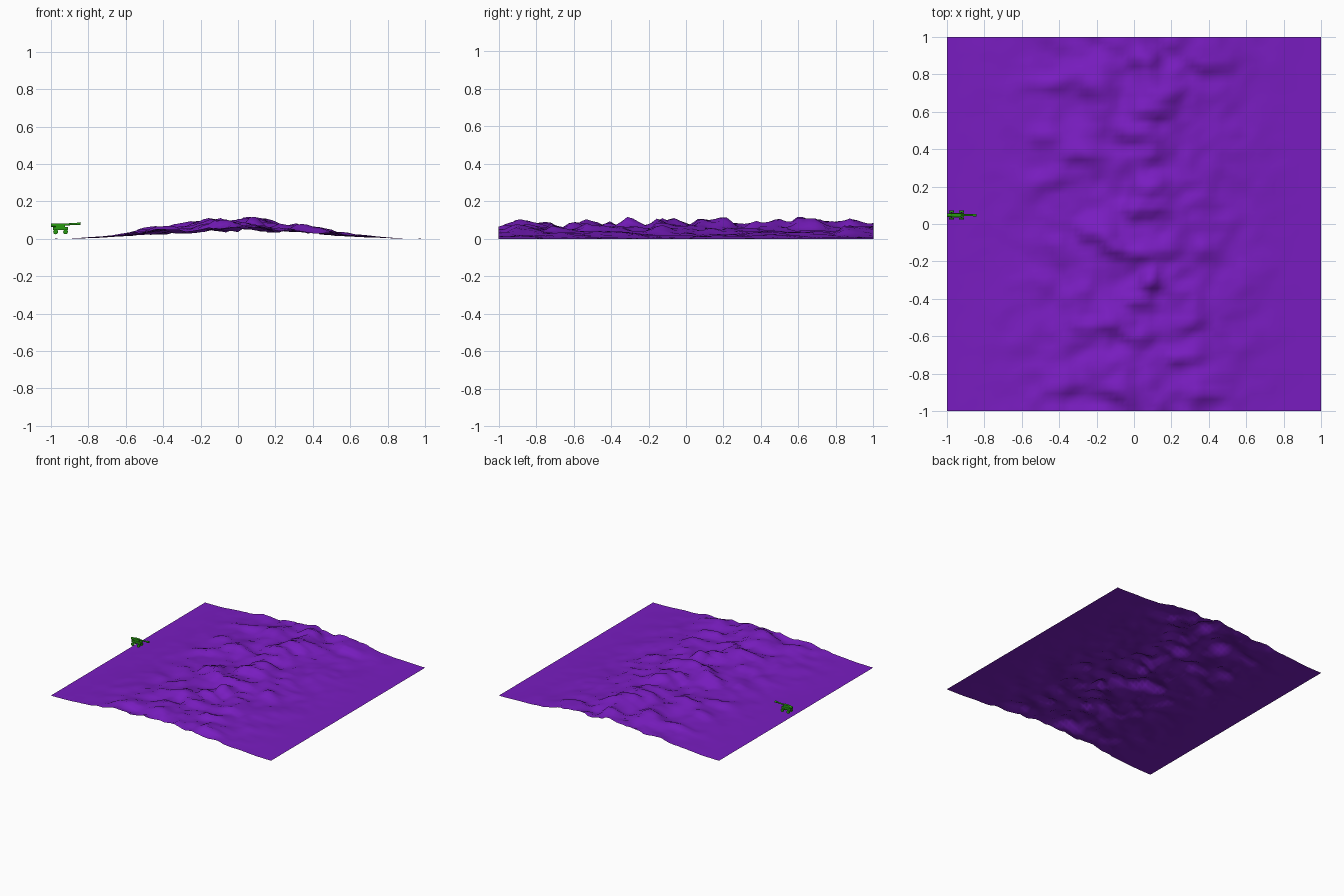
import bpy, bmesh, math
from mathutils import Vector, noise, Matrix

if "Cube" in bpy.data.objects:
    bpy.data.objects.remove(bpy.data.objects["Cube"])

def material(name, col):
    m = bpy.data.materials.new(name)
    m.diffuse_color = (*col, 1)
    m.use_nodes = True
    m.node_tree.nodes["Principled BSDF"].inputs["Base Color"].default_value = m.diffuse_color
    return m

PURPLE = material("purple", (0.19, 0.012, 0.53))
GREEN = material("green", (0.02, 0.32, 0.005))

def finish(name, bm, mat):
    me = bpy.data.meshes.new(name)
    bm.to_mesh(me)
    bm.free()
    ob = bpy.data.objects.new(name, me)
    bpy.context.collection.objects.link(ob)
    me.materials.append(mat)
    return ob

# Hills with a steep front face: x, y of the face, half width, strength
HILLS = [(-.5, .72, .12, .5), (-.22, .7, .08, .5), (.05, .86, .08, .5), (.43, .82, .1, .6),
         (.15, .67, .1, .5), (.1, .57, .12, .6), (-.48, .45, .08, .6), (.03, .45, .09, .45),
         (-.3, .34, .12, .5), (.05, .34, .08, .4), (-.48, .2, .09, .55), (.08, .17, .1, .5),
         (.1, .05, .14, .5), (-.2, -.08, .1, .55), (.1, -.18, .12, .65), (-.12, -.15, .07, .4),
         (.4, -.15, .08, .4), (.02, -.63, .08, .55), (-.2, -.57, .14, .55), (.28, -.57, .08, .45),
         (.27, -.74, .1, .5), (-.6, -.67, .09, .4), (-.4, -.91, .1, .45), (.43, -.94, .1, .5),
         (-.12, -.92, .09, .5), (.08, -.34, .05, .75), (.02, -.44, .08, .4)]

def height(x, y):
    env = math.cos(math.pi * x / 2) ** 2
    p = Vector((x * 6, y * 6, 3.7))
    n = 0.22 + 0.28 * noise.noise(p) + 0.16 * noise.noise(p * 2.3) + 0.08 * noise.noise(p * 5)
    for hx, hy, w, s in HILLS:
        t = y - hy
        face = min(max((t + 0.03) / 0.06, 0), 1) * math.exp(-max(t - 0.03, 0) / 0.07)
        n += 0.75 * s * face * math.exp(-((x - hx) / w) ** 4)
    n = max(n, 0)
    n = n if n < 0.7 else 0.7 + (n - 0.7) * 0.4
    return env * (0.034 + 0.115 * min(n, 1.05))

# Terrain sheet
bm = bmesh.new()
bmesh.ops.create_grid(bm, x_segments=64, y_segments=64, size=1)
for v in bm.verts:
    v.co.z = height(v.co.x, v.co.y)
for f in bm.faces:
    f.smooth = True
    f.normal_update()
finish("terrain", bm, PURPLE)

def box(name, x0, x1, y0, y1, z0, z1):
    bm = bmesh.new()
    bmesh.ops.create_cube(bm, size=1)
    bmesh.ops.scale(bm, vec=(x1 - x0, y1 - y0, z1 - z0), verts=bm.verts)
    bmesh.ops.translate(bm, vec=((x0 + x1) / 2, (y0 + y1) / 2, (z0 + z1) / 2), verts=bm.verts)
    return finish(name, bm, GREEN)

def rod(name, a, b, r, sides=12):
    a, b = Vector(a), Vector(b)
    d = b - a
    mat = Matrix.Translation((a + b) / 2) @ d.to_track_quat('Z', 'Y').to_matrix().to_4x4()
    bm = bmesh.new()
    bmesh.ops.create_cone(bm, cap_ends=True, segments=sides, radius1=r, radius2=r,
                          depth=d.length, matrix=mat)
    return finish(name, bm, GREEN)

# Wheeled gun hovering at the left edge
CY = 0.047
box("gun_body", -.99, -.91, CY - .013, CY + .013, .048, .064)
box("gun_turret", -.975, -.925, CY - .010, CY + .010, .062, .082)
rod("gun_barrel", (-.998, CY, .072), (-.842, CY, .081), .0055)
rod("gun_muzzle", (-.86, CY, .080), (-.842, CY, .081), .0075)
rod("gun_breech", (-1.0, CY, .072), (-.965, CY, .074), .009)
for x, label in ((-.975, "rear"), (-.922, "front")):
    rod(label + "_axle", (x, CY - .02, .037), (x, CY + .02, .037), .003, 8)
    box(label + "_strut", x - .004, x + .004, CY - .005, CY + .005, .037, .05)
    for s in (-1, 1):
        rod(label + "_wheel", (x, CY + s * .014, .037), (x, CY + s * .024, .037), .013)
